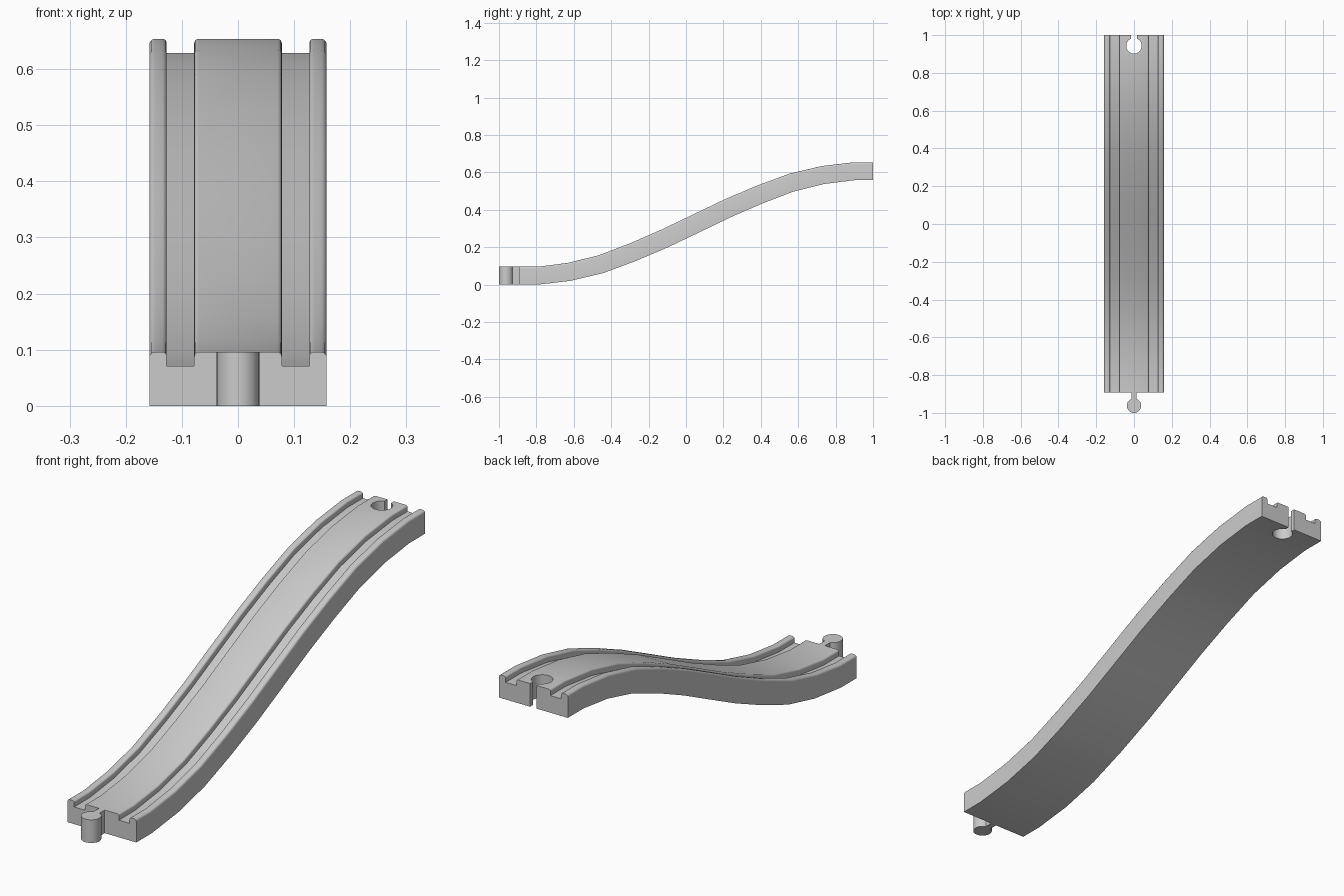
import bpy, bmesh, math

if "Cube" in bpy.data.objects:
    bpy.data.objects.remove(bpy.data.objects["Cube"])

wood = bpy.data.materials.new("plain_grey")
wood.diffuse_color = (0.6, 0.6, 0.6, 1)
wood.use_nodes = True
wood.node_tree.nodes["Principled BSDF"].inputs["Base Color"].default_value = wood.diffuse_color


def finish(name, bm):
    bmesh.ops.recalc_face_normals(bm, faces=bm.faces)
    me = bpy.data.meshes.new(name)
    bm.to_mesh(me)
    bm.free()
    me.materials.append(wood)
    ob = bpy.data.objects.new(name, me)
    bpy.context.collection.objects.link(ob)
    return ob


def select(ob):
    bpy.ops.object.select_all(action='DESELECT')
    ob.select_set(True)
    bpy.context.view_layer.objects.active = ob


def keyhole(name, y, radius, half_neck, length, z0, z1):
    """Round knob with a straight neck running towards +y, as a prism."""
    a = math.asin(half_neck / radius)
    n = 32
    pts = [(half_neck, y + length), (-half_neck, y + length)]
    for i in range(n + 1):
        t = math.pi / 2 + a + (2 * math.pi - 2 * a) * i / n
        pts.append((radius * math.cos(t), y + radius * math.sin(t)))
    bm = bmesh.new()
    face = bm.faces.new([bm.verts.new((px, py, z0)) for px, py in pts])
    up = bmesh.ops.extrude_face_region(bm, geom=[face])["geom"]
    for v in up:
        if isinstance(v, bmesh.types.BMVert):
            v.co.z = z1
    return finish(name, bm)


# Cross-section: rounded side rail, wheel groove, rounded centre band
H = 0.096


def corner(x, r, side):
    arc = [(x - side * r * (1 - math.sin(t)), H - r * (1 - math.cos(t)))
           for t in (i * math.pi / 8 for i in range(5))]
    return arc if side > 0 else arc[::-1]


half = (corner(0.078, 0.008, 1) + [(0.078, 0.071), (0.127, 0.071)]
        + corner(0.127, 0.008, -1) + corner(0.158, 0.010, 1) + [(0.158, 0.0)])
profile = half + [(-x, z) for x, z in reversed(half)]

# S-shaped centre line, point-symmetric about its middle
MY, MZ = 0.054, 0.327
low = [(-0.892, 0.048), (-0.79, 0.048), (-0.625, 0.068), (-0.455, 0.109),
       (-0.285, 0.173), (-0.115, 0.246)]
path = low + [(MY, MZ)] + [(2 * MY - y, 2 * MZ - z) for y, z in reversed(low)]

# Track body swept along the centre line
bm = bmesh.new()
rings = []
for i, (y, z) in enumerate(path):
    p, q = path[max(i - 1, 0)], path[min(i + 1, len(path) - 1)]
    lean = 0.0 if i in (0, 1, len(path) - 2, len(path) - 1) \
        else 0.7 * (q[1] - p[1]) / (q[0] - p[0])
    rings.append([bm.verts.new((x, y - lean * (h - H / 2), z + h - H / 2))
                  for x, h in profile])
for a, b in zip(rings, rings[1:]):
    for j in range(len(profile)):
        k = (j + 1) % len(profile)
        bm.faces.new((a[j], a[k], b[k], b[j]))
bm.faces.new(rings[0])
bm.faces.new(rings[-1])
track = finish("track_body", bm)

# Socket cut through the upper end
cutter = keyhole("socket_cutter", 0.943, 0.041, 0.015, 0.1, 0.4, 0.8)
cutter.hide_render = True
mod = track.modifiers.new("socket", 'BOOLEAN')
mod.operation = 'DIFFERENCE'
mod.solver = 'EXACT'
mod.object = cutter
select(track)
bpy.ops.object.modifier_apply(modifier=mod.name)
bpy.data.objects.remove(cutter)

# Connector peg at the lower end
peg = keyhole("connector_peg", -0.962, 0.038, 0.013, 0.09, 0.0, H)

for ob in (track, peg):
    select(ob)
    bpy.ops.object.shade_smooth_by_angle(angle=math.radians(30))
